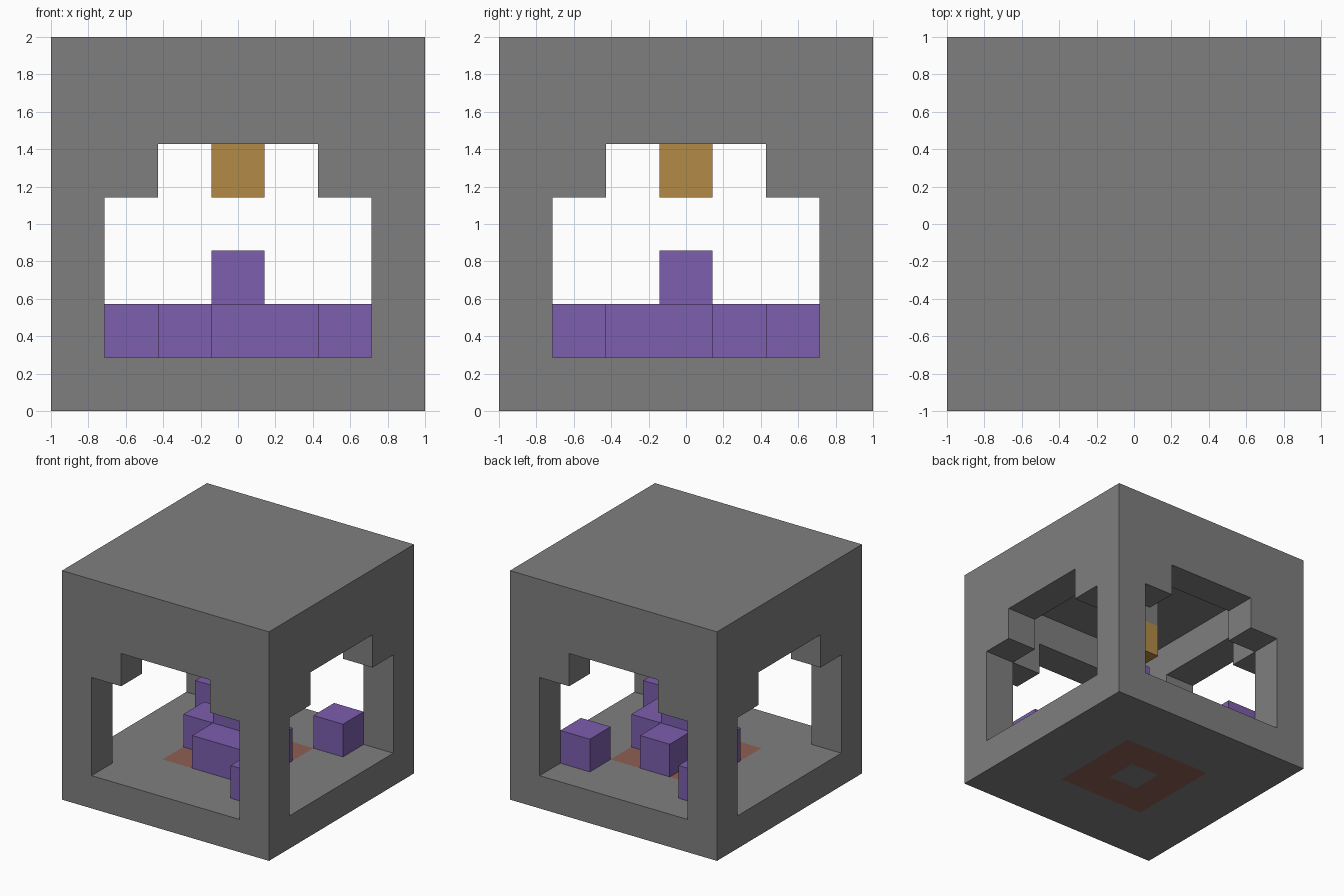
import bpy
import bmesh
from mathutils import Vector

old = bpy.data.objects.get("Cube")
if old:
    bpy.data.objects.remove(old, do_unlink=True)

N = 7            # cells along each side
S = 2 / N        # cell size
AXES = [Vector(a) for a in ((1, 0, 0), (0, 1, 0), (0, 0, 1))]


def make_material(name, rgb):
    mat = bpy.data.materials.new(name)
    mat.use_nodes = True
    mat.diffuse_color = (*rgb, 1)
    mat.node_tree.nodes["Principled BSDF"].inputs["Base Color"].default_value = (*rgb, 1)
    return mat


grey = make_material("stone_grey", (0.212, 0.212, 0.212))
purple = make_material("block_purple", (0.205, 0.112, 0.420))
gold = make_material("lamp_gold", (0.445, 0.254, 0.061))
rust = make_material("ring_rust", (0.270, 0.114, 0.084))


def build(name, cells, materials, rule=None):
    """Outer skin of a set of (i, j, k) cells; i and j are centred, k counts up from 0."""
    cells = set(cells)
    bm = bmesh.new()
    for cell in cells:
        centre = (Vector(cell) + Vector((0, 0, 0.5))) * S
        for a in range(3):
            for sign in (1, -1):
                normal = AXES[a] * sign
                if tuple(int(c + n) for c, n in zip(cell, normal)) in cells:
                    continue
                u, v = AXES[(a + 1) % 3] * sign, AXES[(a + 2) % 3]
                corners = [centre + (normal + u * p + v * q) * S / 2
                           for p, q in ((-1, -1), (1, -1), (1, 1), (-1, 1))]
                face = bm.faces.new([bm.verts.new(c) for c in corners])
                if rule:
                    face.material_index = rule(cell, normal)
    bmesh.ops.remove_doubles(bm, verts=bm.verts, dist=S / 100)
    mesh = bpy.data.meshes.new(name)
    bm.to_mesh(mesh)
    bm.free()
    for mat in materials:
        mesh.materials.append(mat)
    obj = bpy.data.objects.new(name, mesh)
    bpy.context.collection.objects.link(obj)
    return obj


def is_shell(i, j, k):
    """Floor, roof, corner posts, lintels and the brackets beside the posts."""
    far, near = max(abs(i), abs(j)), min(abs(i), abs(j))
    if k in (0, N - 1):
        return True
    if far < 3:
        return False
    return near == 3 or k == 5 or (k == 4 and near == 2)


def floor_ring(cell, normal):
    """Rust square ring on both sides of the floor."""
    i, j, k = cell
    return int(k == 0 and normal.z != 0 and max(abs(i), abs(j)) == 1)


# Hollow room with a stepped opening in each wall
span = range(-3, 4)
build("room_shell",
      [(i, j, k) for i in span for j in span for k in range(N) if is_shell(i, j, k)],
      [grey, rust], floor_ring)

# Central pedestal group
build("centre_pedestal",
      [(0, 0, 1), (0, 0, 2), (1, 0, 1), (-1, 0, 1), (0, 1, 1), (0, -1, 1), (1, -1, 1)],
      [purple])

# Loose corner blocks
for name, i, j in (("back_left_block", 2, 2), ("front_left_block", 2, -2),
                   ("back_right_block", -2, 2)):
    build(name, [(i, j, 1)], [purple])

# Hanging lamp and its mount
build("lamp_mount", [(0, 0, 5)], [grey])
build("hanging_lamp", [(0, 0, 4)], [gold])
